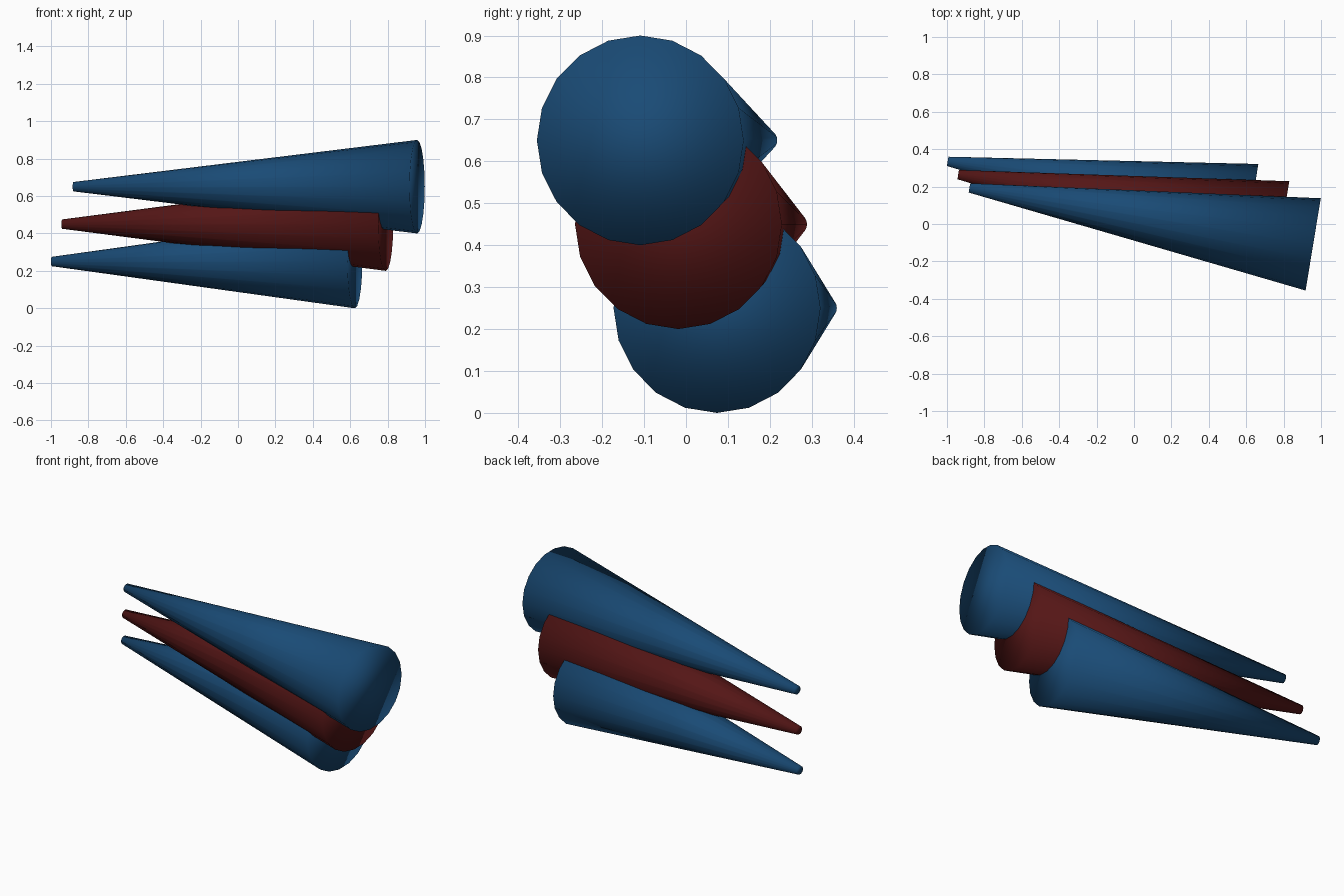
import bpy
from mathutils import Vector

if "Cube" in bpy.data.objects:
    bpy.data.objects.remove(bpy.data.objects["Cube"])

SIDES = 20
WIDE_RADIUS = 0.25
TIP_RADIUS = 0.025


def material(name, color):
    mat = bpy.data.materials.new(name)
    mat.diffuse_color = color
    mat.use_nodes = True
    mat.node_tree.nodes["Principled BSDF"].inputs["Base Color"].default_value = mat.diffuse_color
    return mat


def tapered_cone(name, tip, wide, mat):
    """Truncated cone running from its narrow tip to its wide end."""
    tip, wide = Vector(tip), Vector(wide)
    axis = wide - tip
    bpy.ops.mesh.primitive_cone_add(
        vertices=SIDES, radius1=TIP_RADIUS, radius2=WIDE_RADIUS,
        depth=axis.length, location=(tip + wide) / 2,
        rotation=axis.to_track_quat('Z', 'Y').to_euler())
    obj = bpy.context.object
    obj.name = name
    obj.data.materials.append(mat)
    # The end caps share the soft shading of the sides
    bpy.ops.object.shade_smooth()
    return obj


blue = material("blue", (0.010, 0.070, 0.180, 1))
red = material("red", (0.090, 0.008, 0.008, 1))

# Three overlapping cones, shorter and set further back towards the bottom
tapered_cone("upper_cone", (-0.88, 0.193, 0.65), (0.958, -0.109, 0.65), blue)
tapered_cone("middle_cone", (-0.94, 0.264, 0.45), (0.79, -0.018, 0.45), red)
tapered_cone("lower_cone", (-0.996, 0.335, 0.25), (0.625, 0.074, 0.25), blue)
